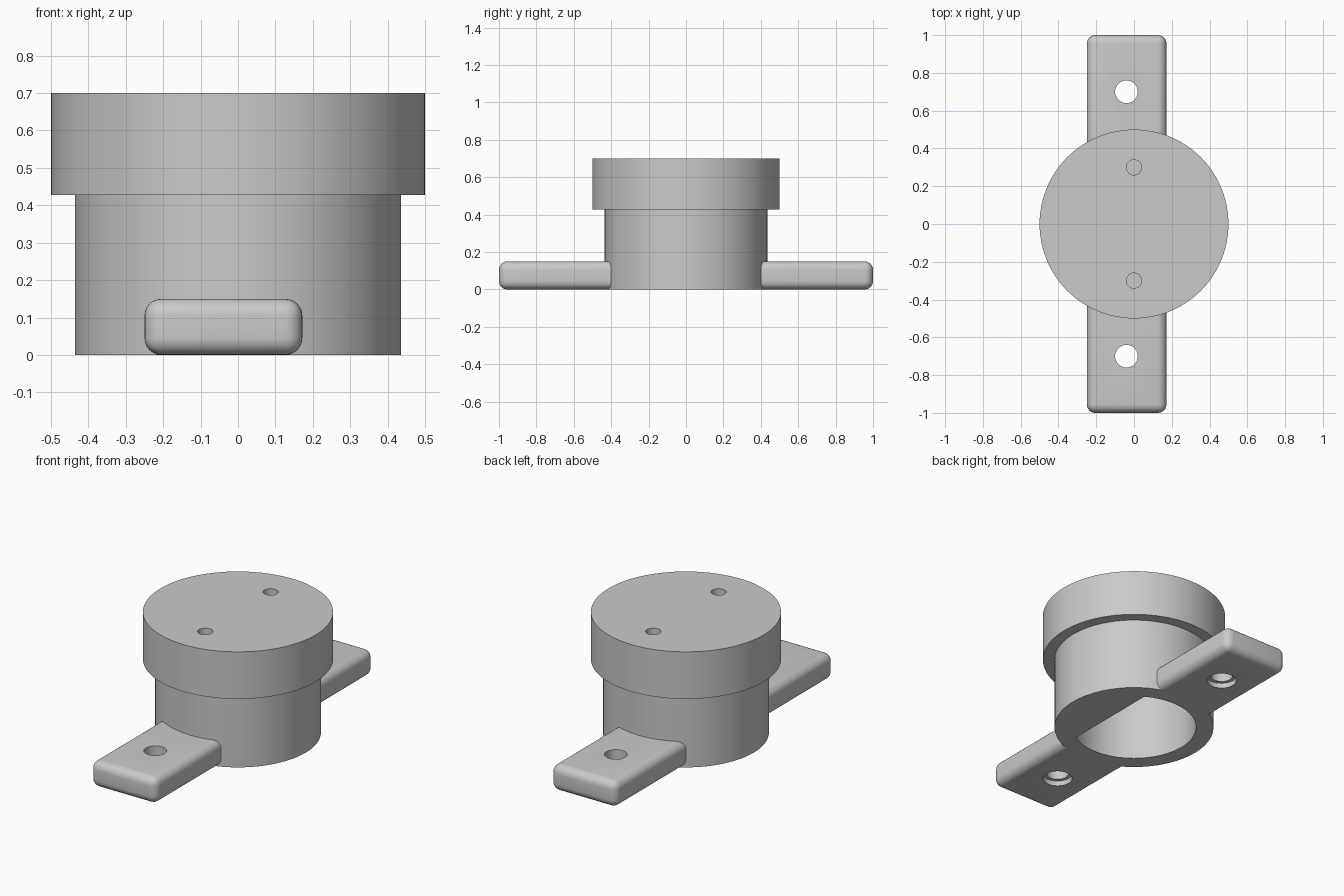
import bpy, bmesh, math
from mathutils import Matrix

cube = bpy.data.objects.get("Cube")
if cube:
    bpy.data.objects.remove(cube, do_unlink=True)

# Single grey finish
grey = bpy.data.materials.new("satin_grey")
grey.use_nodes = True
colour = (0.59, 0.59, 0.59, 1)
grey.diffuse_color = colour
grey.node_tree.nodes["Principled BSDF"].inputs["Base Color"].default_value = colour


def make_object(name, bm):
    bm.normal_update()
    mesh = bpy.data.meshes.new(name)
    bm.to_mesh(mesh)
    bm.free()
    mesh.materials.append(grey)
    obj = bpy.data.objects.new(name, mesh)
    bpy.context.collection.objects.link(obj)
    return obj


def cylinder(name, radius, z0, z1, x=0, y=0, sides=40):
    bm = bmesh.new()
    bmesh.ops.create_cone(bm, cap_ends=True, segments=sides, radius1=radius,
                          radius2=radius, depth=z1 - z0,
                          matrix=Matrix.Translation((x, y, (z0 + z1) / 2)))
    return make_object(name, bm)


def arc(radius, start, end, z, count):
    """Counter-clockwise points on a circle at height z."""
    return [(radius * math.cos(start + (end - start) * i / count),
             radius * math.sin(start + (end - start) * i / count), z)
            for i in range(count)]


def loft(name, outlines):
    """Closed solid through counter-clockwise outlines, bottom to top."""
    bm = bmesh.new()
    rings = [[bm.verts.new(p) for p in outline] for outline in outlines]
    for low, high in zip(rings, rings[1:]):
        for i in range(len(low)):
            j = (i + 1) % len(low)
            bm.faces.new((low[i], low[j], high[j], high[i]))
    bm.faces.new(rings[0][::-1])
    bm.faces.new(rings[-1])
    return make_object(name, bm)


def combine(target, tool, operation):
    """Apply a boolean and discard the tool."""
    tool.hide_render = True
    mod = target.modifiers.new(operation, 'BOOLEAN')
    mod.operation = operation
    mod.solver = 'EXACT'
    mod.object = tool
    bpy.context.view_layer.objects.active = target
    bpy.ops.object.modifier_apply(modifier=mod.name)
    bpy.data.objects.remove(tool, do_unlink=True)


def mounting_tab(side):
    """Flat bar, rounded everywhere except where it enters the sleeve."""
    bm = bmesh.new()
    bmesh.ops.create_cube(bm, size=1)
    y0, y1 = sorted((side * 0.35, side * 1.0))
    for v in bm.verts:
        v.co.x = 0.172 if v.co.x > 0 else -0.25
        v.co.y = y1 if v.co.y > 0 else y0
        v.co.z = 0.15 if v.co.z > 0 else 0
    bm.normal_update()
    edges = [e for e in bm.edges
             if any(abs(v.co.y) > 0.9 for v in e.verts)]
    bmesh.ops.bevel(bm, geom=edges, offset=0.045, segments=6, profile=0.5,
                    affect='EDGES')
    return make_object("mounting_tab", bm)


# Sleeve and wider cap as one turned body
turn = 2 * math.pi
body = loft("flanged_body", [arc(r, 0, turn, z, 96) for r, z in
                             ((0.436, 0), (0.436, 0.427), (0.5, 0.427), (0.5, 0.7))])

# Tabs with counterbored screw holes, and blind holes in the cap
for side in (-1, 1):
    tab = mounting_tab(side)
    hole_y = side * 0.7
    combine(tab, cylinder("screw_cutter", 0.06, -0.1, 0.3, -0.04, hole_y), 'DIFFERENCE')
    combine(tab, cylinder("bore_cutter", 0.08, -0.1, 0.03, -0.04, hole_y), 'DIFFERENCE')
    combine(body, tab, 'UNION')
    combine(body, cylinder("pin_cutter", 0.04, 0.55, 0.8, 0, side * 0.3), 'DIFFERENCE')

# Round socket with one flat side, open at the bottom
flat = math.acos(0.172 / 0.34)
socket = loft("socket_cutter", [arc(0.34, flat, turn - flat, z, 72)
                                + [(0.172, -0.34 * math.sin(flat), z)]
                                for z in (-0.1, 0.43)])
combine(body, socket, 'DIFFERENCE')

bpy.ops.object.select_all(action='DESELECT')
body.select_set(True)
bpy.context.view_layer.objects.active = body
bpy.ops.object.shade_smooth_by_angle(angle=math.radians(30))
